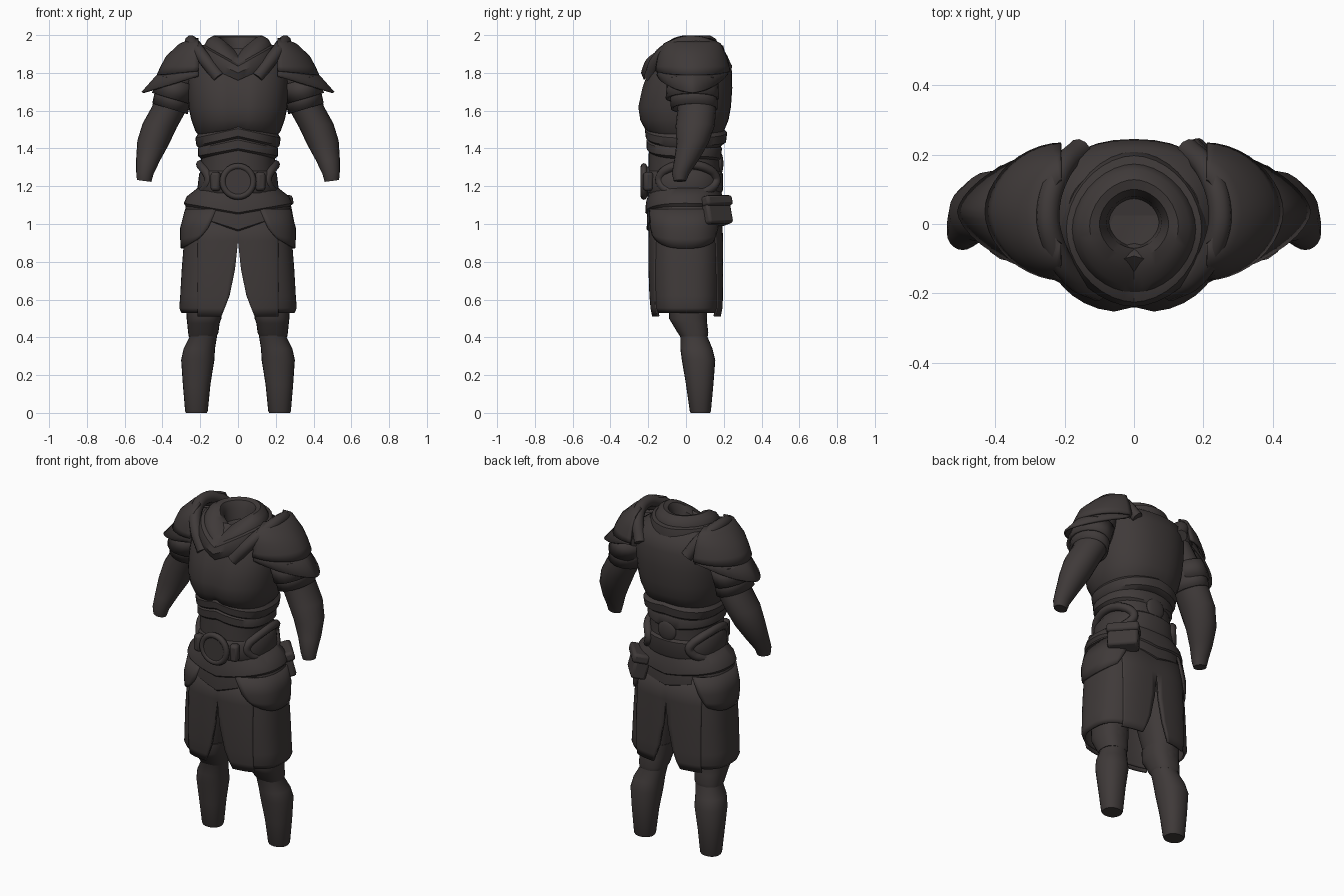
import bpy
from math import sin, cos, acos, pi, radians, exp

if "Cube" in bpy.data.objects:
    bpy.data.objects.remove(bpy.data.objects["Cube"])

dark = bpy.data.materials.new("dark_umber")
dark.use_nodes = True
COLOR = (0.05, 0.042, 0.041, 1)
dark.diffuse_color = COLOR
bsdf = dark.node_tree.nodes["Principled BSDF"]
bsdf.inputs["Base Color"].default_value = COLOR
bsdf.inputs["Roughness"].default_value = 0.8


def finish(ob, mirror=False, thick=0, sharp=40):
    ob.data.materials.clear()
    ob.data.materials.append(dark)
    if ob.type == 'MESH':
        ob.data.shade_smooth()
        ob.data.set_sharp_from_angle(angle=radians(sharp))
    if thick:
        ob.modifiers.new("Thickness", 'SOLIDIFY').thickness = thick
    if mirror:
        ob.modifiers.new("Mirror", 'MIRROR').merge_threshold = 0.0001
    return ob


def angle_at(x, rx, p):
    return acos(max(0, min(1, x / rx)) ** (p / 2))


def loft(name, rings, p=2.3, arc=None, tilt=0, thick=0, mirror=False, n=36, dent=0):
    """rings: (cx, z, rx, y_front, y_back, front_z_shift, back_z_shift)"""
    verts, faces = [], []
    cols = n + 1 if arc else n
    for i, ring in enumerate(rings):
        cx, z, rx, yf, yb, df, db = (tuple(ring) + (0, 0))[:7]
        a0, a1 = arc(i) if arc else (0, 2 * pi)
        cy, ry = (yf + yb) / 2, (yb - yf) / 2
        for k in range(cols):
            a = a0 + (a1 - a0) * k / n
            c, s = cos(a), sin(a)
            sx = abs(c) ** (2 / p) * (1 if c >= 0 else -1)
            sy = abs(s) ** (2 / p) * (1 if s >= 0 else -1)
            x, y = rx * sx, cy + ry * sy
            if s < 0:
                y += dent * exp(-(x / 0.035) ** 2)
            shift = (df if s < 0 else db) * (1 - abs(sx))
            verts.append((cx + x, y, z + shift + tilt * x))
    for i in range(len(rings) - 1):
        for k in range(n):
            a, b = i * cols + k, i * cols + (k + 1) % cols
            faces.append((a, b, b + cols, a + cols))
    if not arc and not thick:
        faces += [tuple(range(cols)), tuple(range(len(verts) - cols, len(verts)))]
    me = bpy.data.meshes.new(name)
    me.from_pydata(verts, [], faces)
    ob = bpy.data.objects.new(name, me)
    bpy.context.collection.objects.link(ob)
    bpy.context.view_layer.objects.active = ob
    ob.select_set(True)
    bpy.ops.object.mode_set(mode='EDIT')
    bpy.ops.mesh.select_all(action='SELECT')
    bpy.ops.mesh.normals_make_consistent(inside=False)
    bpy.ops.object.mode_set(mode='OBJECT')
    ob.select_set(False)
    return finish(ob, mirror, thick)


def cord(name, points, radius, cyclic=False):
    cu = bpy.data.curves.new(name, 'CURVE')
    cu.dimensions = '3D'
    cu.bevel_depth, cu.bevel_resolution, cu.resolution_u = radius, 3, 6
    cu.use_fill_caps = True
    sp = cu.splines.new('BEZIER')
    sp.bezier_points.add(len(points) - 1)
    for bp, co in zip(sp.bezier_points, points):
        bp.co = co
        bp.handle_left_type = bp.handle_right_type = 'AUTO'
    sp.use_cyclic_u = cyclic
    ob = bpy.data.objects.new(name, cu)
    bpy.context.collection.objects.link(ob)
    return finish(ob, mirror=True)


def box(name, loc, size, yaw=0, pitch=0):
    bpy.ops.mesh.primitive_cube_add(size=1, location=loc, rotation=(pitch, 0, yaw))
    ob = bpy.context.object
    ob.name, ob.scale = name, size
    bpy.ops.object.transform_apply(location=False, rotation=False, scale=True)
    bev = ob.modifiers.new("Bevel", 'BEVEL')
    bev.width, bev.segments = 0.015, 2
    return finish(ob)


# Torso, with the neck left hollow
loft("chest_plate", [(0, 1.46, .2, -.195, .18, .03, .02), (0, 1.49, .225, -.222, .2, .015),
     (0, 1.55, .247, -.247, .225), (0, 1.62, .262, -.257, .238), (0, 1.72, .268, -.235, .245),
     (0, 1.82, .268, -.2, .242), (0, 1.89, .245, -.155, .22), (0, 1.93, .19, -.11, .165),
     (0, 1.9, .1, -.08, .09), (0, 1.8, .06, -.05, .06)], dent=.018)
loft("abdomen", [(0, 1.1, .22, -.2, .185), (0, 1.25, .195, -.2, .185),
                 (0, 1.36, .195, -.198, .176), (0, 1.5, .21, -.19, .185)])
loft("waist_band_lower", [(0, 1.345, .195, -.192, .172, .04, -.02), (0, 1.36, .212, -.208, .186, .04, -.02),
     (0, 1.4, .212, -.21, .19, .045, 0), (0, 1.42, .2, -.19, .18, .045, 0)])
loft("waist_band_upper", [(0, 1.395, .2, -.19, .185, .05, .02), (0, 1.415, .22, -.214, .212, .05, .02),
     (0, 1.455, .226, -.218, .218, .05, .03), (0, 1.48, .21, -.2, .19, .045, .03)])

# Rolled collar with a pointed front and an open neck
loft("collar_band", [(0, 1.86, .222, -.222, .205, -.1), (0, 1.9, .217, -.238, .208, -.1),
     (0, 1.945, .195, -.225, .197, -.11), (0, 1.95, .17, -.19, .17, -.1),
     (0, 1.88, .1, -.1, .1)], p=1.85)
loft("collar_roll", [(0, 1.9, .182, -.205, .175, -.09), (0, 1.945, .18, -.205, .175, -.11),
     (0, 1.98, .16, -.18, .158, -.11), (0, 1.998, .128, -.14, .128, -.11),
     (0, 1.99, .1, -.1, .1, -.08), (0, 1.95, .08, -.07, .08, -.04),
     (0, 1.82, .065, -.055, .065)], p=1.85)
cord("shoulder_strap", [(.1, -.19, 1.775), (.175, -.15, 1.87), (.232, -.06, 1.945),
     (.248, .04, 1.965), (.215, .15, 1.925), (.155, .215, 1.82)], .034)

# Layered shoulder guards
half = lambda i: (-pi / 2, pi / 2)
loft("shoulder_upper", [(.21, 1.985, .03, -.06, .13), (.21, 1.955, .1, -.12, .185),
     (.21, 1.89, .17, -.15, .215), (.21, 1.835, .2, -.16, .23), (.21, 1.79, .22, -.163, .235, .02, .02)],
     p=1.85, arc=half, thick=.012, mirror=True, n=20)
loft("shoulder_lower", [(.21, 1.86, .17, -.145, .21), (.21, 1.79, .22, -.155, .222),
     (.21, 1.7, .3, -.15, .22, .08, .1)], p=1.6, arc=half, thick=.012, mirror=True, n=20)

# Arms and sleeves
loft("arm", [(.25, 1.86, .08, -.07, .14), (.325, 1.72, .1, -.065, .155), (.365, 1.61, .09, -.045, .16),
     (.415, 1.52, .09, -.055, .152), (.45, 1.43, .083, -.05, .12), (.477, 1.34, .062, -.062, .068),
     (.493, 1.27, .046, -.075, .02), (.497, 1.228, .038, -.065, 0)], p=2, tilt=.13, mirror=True, n=20)
loft("sleeve_upper", [(.32, 1.76, .1, -.1, .17), (.355, 1.665, .1, -.108, .175)],
     p=2, tilt=.3, thick=.015, mirror=True, n=20)
loft("sleeve_lower", [(.34, 1.7, .095, -.085, .165), (.36, 1.61, .094, -.08, .168)],
     p=2, tilt=.3, thick=.012, mirror=True, n=20)

# Belt, buckle and side loops
loft("belt", [(0, 1.165, .21, -.205, .188), (0, 1.18, .216, -.213, .196),
              (0, 1.265, .206, -.213, .196), (0, 1.28, .196, -.2, .18)])
bpy.ops.mesh.primitive_cylinder_add(vertices=32, radius=.08, depth=.05,
                                    location=(0, -.207, 1.225), rotation=(pi / 2, 0, 0))
bpy.context.object.name = "buckle_disc"
finish(bpy.context.object)
bpy.ops.mesh.primitive_torus_add(major_radius=.08, minor_radius=.017, major_segments=32,
                                 minor_segments=8, location=(0, -.223, 1.225), rotation=(pi / 2, 0, 0))
bpy.context.object.name = "buckle_rim"
finish(bpy.context.object, sharp=60)
for s in (-1, 1):
    box("buckle_lug", (s * .118, -.2, 1.225), (.05, .05, .1), s * .25)
loop = []
for k in range(16):
    a = 2 * pi * k / 16
    y = .01 + .15 * cos(a)
    loop.append((.196 * (1 - (abs(y) / .2) ** 2.3) ** (1 / 2.3) + .002, y, 1.235 + .08 * sin(a)))
cord("side_loop", loop, .024, cyclic=True)
bpy.ops.mesh.primitive_uv_sphere_add(segments=20, ring_count=10, radius=.06, location=(0, .18, 1.32))
bpy.context.object.scale = (1, .3, 1)
bpy.context.object.name = "back_boss"
finish(bpy.context.object)

# Hips
loft("pelvis", [(0, .91, .23, -.14, .14), (0, 1.0, .25, -.18, .18), (0, 1.16, .22, -.18, .18)])
loft("hip_band_lower", [(0, 1.04, .27, -.185, .175, -.09, -.06), (0, 1.06, .282, -.208, .2, -.09, -.06),
     (0, 1.12, .272, -.207, .198, -.06, -.04), (0, 1.17, .22, -.19, .18, -.01, 0)])
loft("hip_band_upper", [(0, 1.09, .275, -.195, .185, -.05, -.04), (0, 1.11, .287, -.216, .206, -.05, -.04),
     (0, 1.145, .272, -.212, .202, -.03, -.02), (0, 1.19, .215, -.19, .18)])
wing = lambda i: (-1.25 + .12 * i, 1.05 - .1 * i)
loft("hip_plate", [(0, 1.08, .28, -.205, .197), (0, .98, .306, -.206, .2),
     (0, .92, .306, -.205, .198, .06, .06), (0, .87, .303, -.2, .195, .16, .16)],
     p=2.6, arc=wing, thick=.012, mirror=True, n=20)

# Split skirt with overlaid front and back panels
P = 2.8
skirt = [(0, 1.06, .262, -.19, .185), (0, .91, .286, -.193, .19), (0, .76, .298, -.193, .191),
         (0, .62, .306, -.188, .19), (0, .555, .311, -.183, .188), (0, .53, .3, -.175, .18)]
gap = [0, 0, .016, .045, .07, .088]
opening = lambda i: angle_at(gap[i], skirt[i][2], P)
loft("skirt", skirt, p=P, arc=lambda i: (-opening(i), opening(i)), thick=.012, mirror=True, n=40)
panel = [(0, z - .02 * (z < .54), rx, yf - .006, yb + .006) for _, z, rx, yf, yb in skirt]
edge = lambda i: angle_at(.215, panel[i][2], P)
loft("front_panel", panel, p=P, arc=lambda i: (-opening(i), -edge(i)), thick=.012, mirror=True, n=14)
loft("back_panel", panel, p=P, arc=lambda i: (edge(i), opening(i)), thick=.012, mirror=True, n=14)

# Legs and knee cuffs
loft("leg", [(.135, .98, .125, -.13, .13), (.165, .72, .105, -.12, .12), (.18, .52, .085, -.075, .11),
     (.185, .4, .073, -.03, .115), (.205, .34, .083, -.03, .14), (.213, .28, .088, -.022, .155),
     (.219, .15, .073, 0, .145), (.22, .01, .06, .02, .132), (.22, 0, .055, .025, .127)],
     p=2.2, mirror=True, n=24)
loft("knee_cuff", [(.18, .56, .095, -.09, .11), (.18, .5, .092, -.09, .11),
     (.183, .475, .086, -.075, .112), (.184, .425, .08, -.045, .118), (.187, .405, .074, -.03, .115)],
     p=2.4, mirror=True, n=24)

# Pouch on the left hip
yaw = radians(-48)
box("pouch", (.205, .155, 1.06), (.17, .085, .13), yaw, .25)
box("pouch_flap", (.203, .153, 1.118), (.18, .095, .055), yaw, .25)
